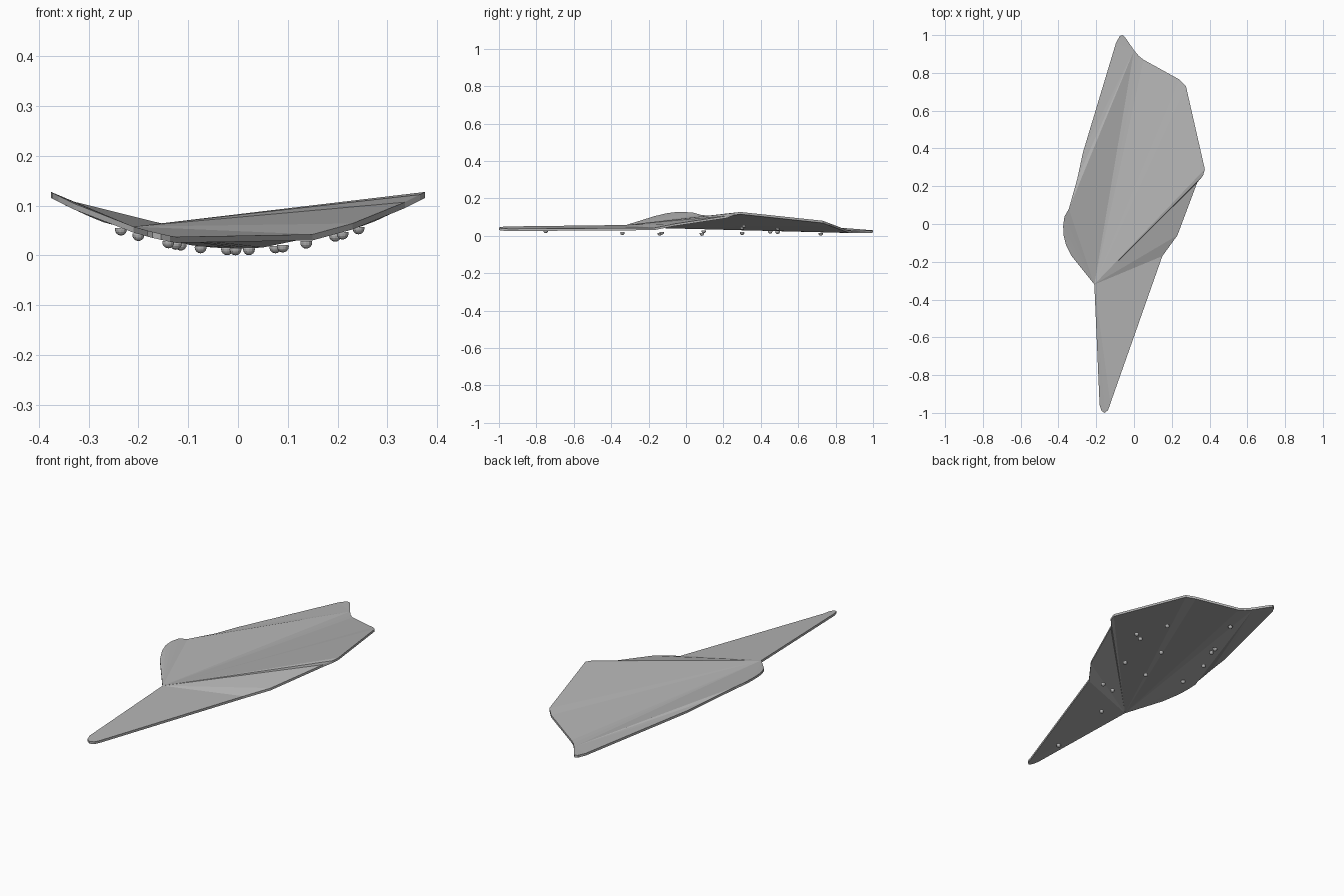
import bpy, bmesh
from mathutils import Matrix, Vector

if "Cube" in bpy.data.objects:
    bpy.data.objects.remove(bpy.data.objects["Cube"])

THICK = 0.012


def bowl(x):
    """Height of the shallow trough the sheet's rim lies on."""
    return 0.014 + 0.72 * x * x


def material(name, v):
    m = bpy.data.materials.new(name)
    m.diffuse_color = (v, v, v, 1)
    m.use_nodes = True
    m.node_tree.nodes["Principled BSDF"].inputs["Base Color"].default_value = m.diffuse_color
    return m


def make_object(name, bm, mat):
    bmesh.ops.recalc_face_normals(bm, faces=bm.faces)
    me = bpy.data.meshes.new(name)
    bm.to_mesh(me)
    bm.free()
    me.materials.append(mat)
    ob = bpy.data.objects.new(name, me)
    bpy.context.collection.objects.link(ob)
    return ob


grey = material("grey", 0.45)

# Rim of the sheet, counter-clockwise from the inner notch
rim = [(-0.21, -0.32), (-0.182, -0.96), (-0.172, -0.99), (-0.155, -1.0),
       (-0.137, -0.985), (-0.125, -0.95), (0.15, -0.17), (0.23, -0.06),
       (0.335, 0.22), (0.365, 0.255), (0.375, 0.29), (0.275, 0.73),
       (0.24, 0.765), (0.05, 0.87), (0.025, 0.89), (0.0, 0.92),
       (-0.045, 0.985), (-0.06, 1.0), (-0.075, 0.995), (-0.095, 0.96),
       (-0.27, 0.38), (-0.30, 0.24), (-0.345, 0.08), (-0.368, 0.04),
       (-0.375, -0.01), (-0.373, -0.06), (-0.36, -0.11), (-0.33, -0.17)]
NOTCH, VALLEY, SHOULDER = 0, 15, 22

# Folded sheet: fans from the notch and from the valley end
bm = bmesh.new()
top = [bm.verts.new((x, y, bowl(x) + THICK)) for x, y in rim]
low = [bm.verts.new((x, y, bowl(x))) for x, y in rim]
n = len(rim)
tris = [(NOTCH, i, i + 1) for i in range(1, VALLEY)]
tris += [(VALLEY, i, i + 1) for i in range(VALLEY + 1, SHOULDER)]
tris += [(NOTCH, VALLEY, SHOULDER)]
tris += [(NOTCH, i, i + 1) for i in range(SHOULDER, n - 1)]
for t in tris:
    bm.faces.new([top[i] for i in t])
    bm.faces.new([low[i] for i in reversed(t)])
for i in range(n):
    j = (i + 1) % n
    bm.faces.new((top[j], top[i], low[i], low[j]))
make_object("folded_sheet", bm, grey)

# Small half-round feet under the sheet
feet = [(0.242, 0.31), (0.21, 0.30), (0.195, 0.49), (-0.022, 0.72),
        (0.137, 0.095), (0.075, 0.30), (-0.115, 0.49), (-0.125, 0.45),
        (-0.20, 0.30), (-0.005, 0.085), (-0.235, 0.10), (0.09, -0.13),
        (0.022, -0.14), (-0.075, -0.34), (-0.14, -0.75)]
for k, (x, y) in enumerate(feet):
    bm = bmesh.new()
    bmesh.ops.create_uvsphere(bm, u_segments=12, v_segments=8, radius=0.012)
    cut = bmesh.ops.bisect_plane(bm, geom=bm.verts[:] + bm.edges[:] + bm.faces[:],
                                 plane_co=(0, 0, 0.003), plane_no=(0, 0, 1),
                                 clear_outer=True)
    bmesh.ops.holes_fill(bm, edges=[e for e in bm.edges if e.is_boundary])
    bmesh.ops.transform(bm, verts=bm.verts,
                        matrix=Matrix.Translation(Vector((x, y, bowl(x) - 0.002))))
    make_object(f"foot_{k + 1}", bm, grey)
